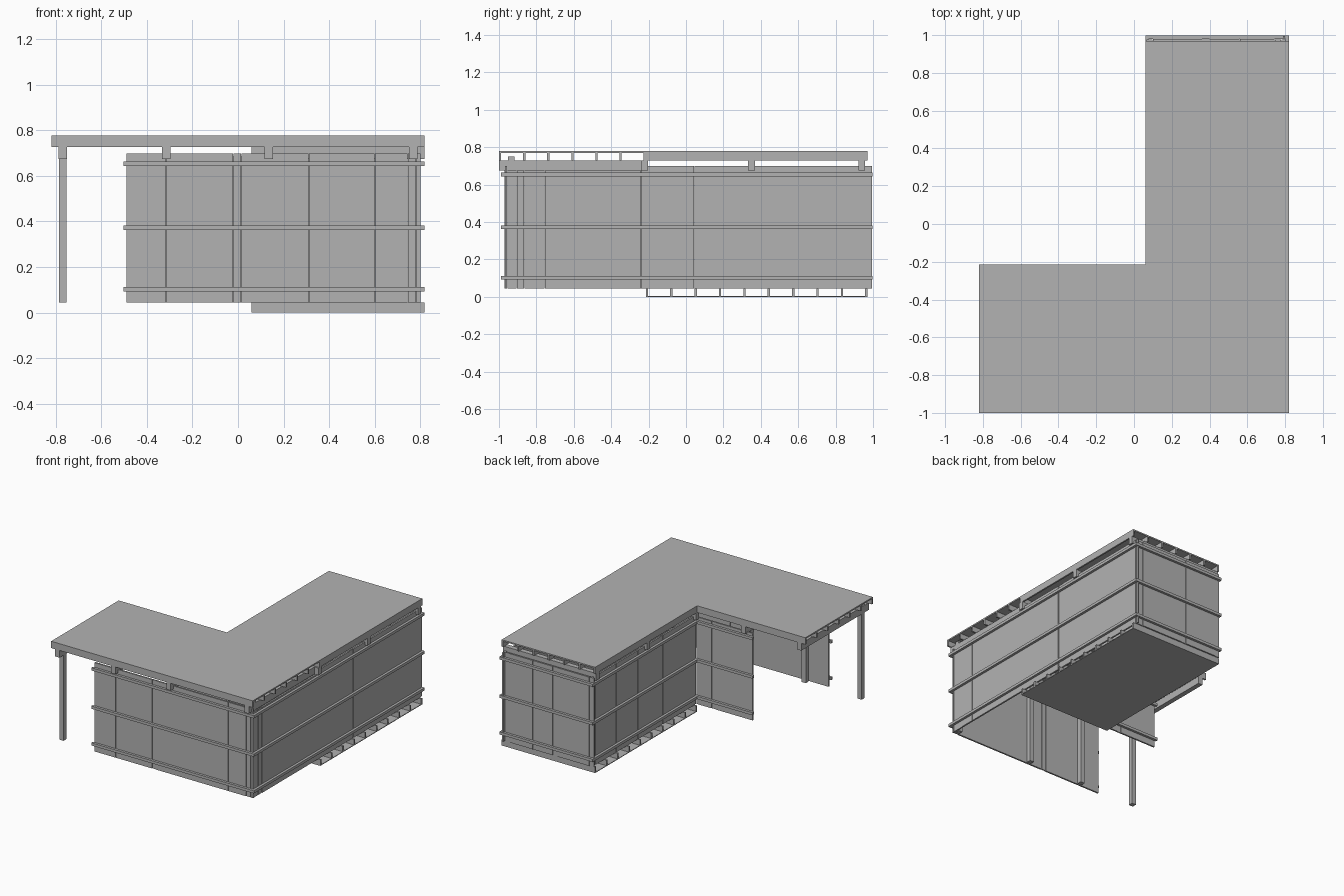
import bpy
import bmesh
from mathutils import Vector

cube = bpy.data.objects.get("Cube")
if cube:
    bpy.data.objects.remove(cube)

grey = bpy.data.materials.new("plain_grey")
grey.use_nodes = True
grey.diffuse_color = (0.45, 0.45, 0.45, 1)
grey.node_tree.nodes["Principled BSDF"].inputs["Base Color"].default_value = (0.45, 0.45, 0.45, 1)


def boxes(name, items):
    """One object made of boxes, each given as (x range, y range, z range)."""
    bm = bmesh.new()
    for ranges in items:
        lo = Vector([min(r) for r in ranges])
        hi = Vector([max(r) for r in ranges])
        made = bmesh.ops.create_cube(bm, size=1)["verts"]
        for v in made:
            v.co = Vector([lo[i] + (v.co[i] + 0.5) * (hi[i] - lo[i]) for i in range(3)])
    mesh = bpy.data.meshes.new(name)
    bm.to_mesh(mesh)
    bm.free()
    mesh.materials.append(grey)
    obj = bpy.data.objects.new(name, mesh)
    bpy.context.collection.objects.link(obj)
    return obj


def spread(a, b, n):
    return [a + (b - a) * i / (n - 1) for i in range(n)]


def around(c, w):
    return (c - w / 2, c + w / 2)


LEFT, RIGHT, INNER = -0.82, 0.82, 0.06
FRONT, STEP, BACK = -1.0, -0.215, 0.97
WALL_LOW, WALL_TOP = 0.045, 0.698
BEAM = (0.675, 0.728)
JOIST = (0.728, 0.768)
DECK = (0.768, 0.778)
THIN = 0.012

# Roof deck in two sheets
boxes("roof_deck", [((LEFT, RIGHT), (FRONT, STEP), DECK),
                    ((INNER, RIGHT), (STEP, BACK), DECK)])

# Roof joists: crosswise over the front wing, lengthwise over the rear wing
boxes("front_wing_joists", [((LEFT, RIGHT), around(y, THIN), JOIST)
                            for y in spread(FRONT + 0.006, STEP - 0.006, 7)])
boxes("rear_wing_joists", [(around(x, THIN), (STEP, BACK), JOIST)
                           for x in spread(INNER + 0.006, RIGHT - 0.006, 7)])

# Beams under the joists
BEAM_X = (-0.77, -0.315, 0.135, 0.77)
boxes("front_wing_beams", [(around(x, 0.036), (FRONT, STEP), BEAM) for x in BEAM_X])
boxes("rear_wing_beams", [((INNER, RIGHT), around(y, 0.036), BEAM)
                          for y in (-0.22, 0.35, 0.94)])

# Posts along the front
boxes("front_posts", [(around(x, 0.034), around(-0.935, 0.034), (WALL_LOW, 0.75))
                      for x in BEAM_X])

# Lower platform: bottom sheet and cross joists
boxes("floor_sheet", [((INNER, RIGHT), (STEP, BACK), (0, 0.005))])
boxes("floor_joists", [((INNER, RIGHT), around(y, THIN), (0.005, 0.045))
                       for y in spread(STEP + 0.006, BACK - 0.006, 10)])


def wall(name, along_x, cuts, outer, out, top=WALL_TOP, overhang=(0.0, 0.0)):
    """Panels split at cuts, with three rails on the outer side; out is +1 or -1."""
    face = outer - out * 0.018
    panels, rails = [], []
    for i, (a, b) in enumerate(zip(cuts, cuts[1:])):
        # Narrow infill strips sit slightly behind the wide panels
        skin = face - out * (0.003 if b - a < 0.06 else 0)
        span, depth = (a + 0.001, b - 0.001), (skin, face - out * THIN)
        panels.append((span, depth) if along_x else (depth, span))
    boxes(name + "_panels", [(x, y, (WALL_LOW, top)) for x, y in panels])
    length = (cuts[0] - overhang[0], cuts[-1] + overhang[1])
    for z in (0.102, 0.372, 0.654):
        depth = (face, outer)
        x, y = (length, depth) if along_x else (depth, length)
        rails.append((x, y, around(z, 0.02)))
    boxes(name + "_rails", rails)


wall("front_wall", True, [-0.49, -0.315, -0.02, 0.015, 0.31, 0.6, 0.745, 0.78, 0.802],
     -0.988, -1, overhang=(0.012, 0.018))
wall("right_wall_front", False, [-0.97, -0.955, -0.905, -0.865, -0.755, -0.24],
     0.82, 1, top=BEAM[0], overhang=(0.018, 0))
wall("right_wall_rear", False, [-0.24, 0.045, 0.155, 0.195, 0.975, 0.995],
     0.82, 1)
wall("back_wall", True, [0.065, 0.1, 0.36, 0.4, 0.56, 0.745, 0.78, 0.802],
     0.998, 1, overhang=(0.005, 0.018))
wall("inner_wall", False, [-0.235, -0.2, 0.045, 0.155, 0.195, 0.45, 0.7, 0.94, 0.975],
     INNER, -1, overhang=(0, 0.01))
wall("recess_wall", True, [-0.38, -0.08, -0.045, 0.08], STEP, 1, top=BEAM[0] + 0.01,
     overhang=(0.01, 0))
